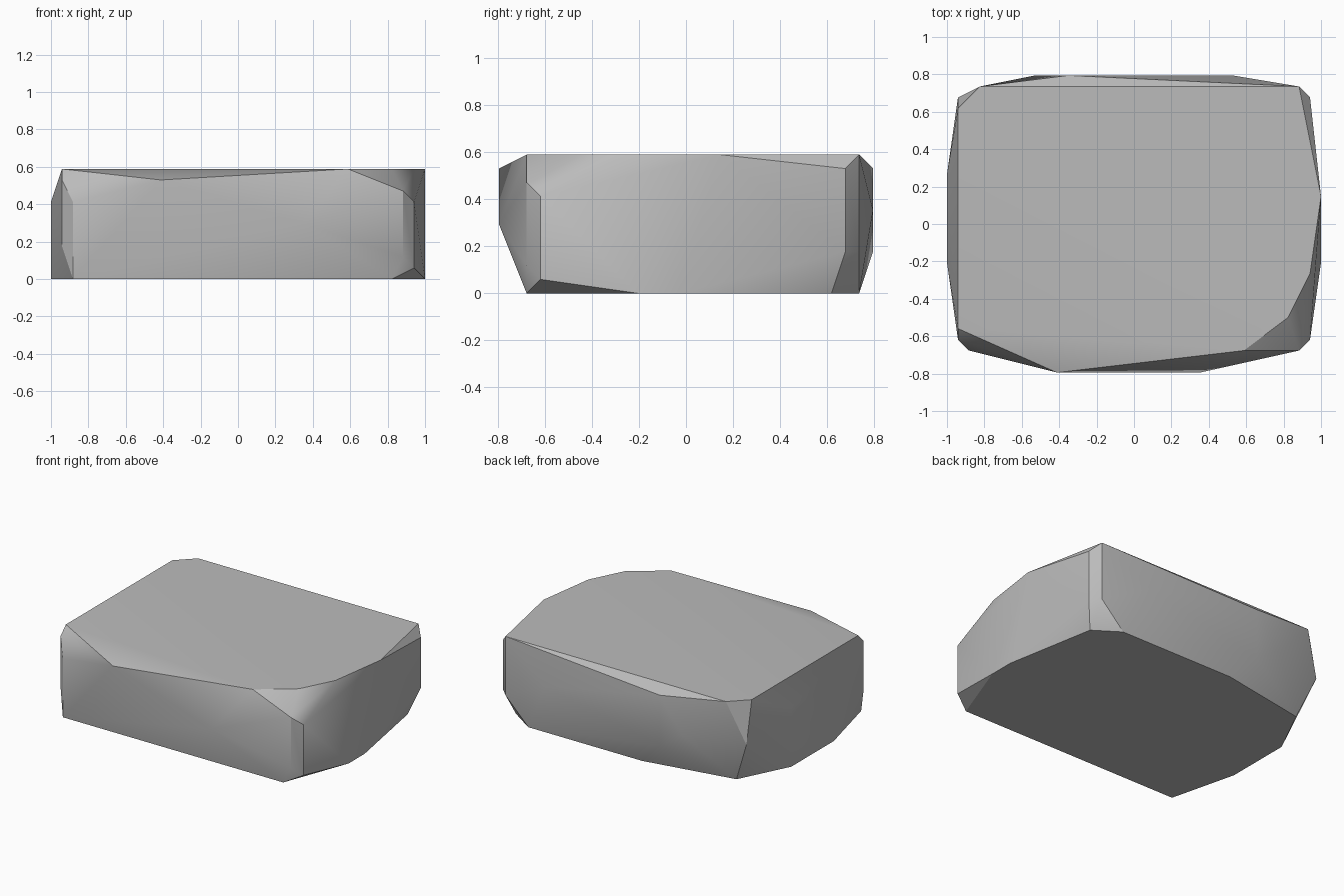
import bpy
import bmesh
import math

# Remove the default object
default_cube = bpy.data.objects.get("Cube")
if default_cube:
    bpy.data.objects.remove(default_cube, do_unlink=True)

# The stone is carved on a regular lattice: one step is a seventeenth of a unit,
# x is counted from the middle, y from the front, and z from the ground
STEP = 1 / 17
HALF_DEPTH = 27 / 2

# Corner outlines of the stone, grouped by their height on the lattice
outlines = {
    # flat underside
    0: [(-15, 2), (14, 2), (17, 10), (17, 13), (15, 24), (12, 26),
        (-3, 26), (-14, 24), (-17, 18), (-17, 10)],
    # lower bevels
    1: [(16, 3)],
    2: [(15, 2)],
    3: [(16, 25), (15, 26), (-6, 27), (-16, 3)],
    # bulges around the waist
    5: [(6, 0), (-16, 25), (-9, 27)],
    6: [(9, 27)],
    7: [(16, 3), (-15, 2), (-17, 10), (-17, 18)],
    # upper bevels
    8: [(15, 2)],
    9: [(-7, 0), (-16, 3), (16, 25), (-6, 27)],
    # flat top
    10: [(-16, 4), (10, 2), (14, 5), (16, 9), (17, 16),
         (15, 26), (-14, 26), (-16, 24)],
}


def make_material(name, colour):
    """Create one plain flat-coloured material."""
    material = bpy.data.materials.new(name)
    material.use_nodes = True
    material.diffuse_color = colour
    shader = material.node_tree.nodes["Principled BSDF"]
    shader.inputs["Base Color"].default_value = colour
    shader.inputs["Roughness"].default_value = 0.9
    return material


def make_stone(name, levels, material):
    """Wrap a tight convex skin around the stacked outlines."""
    bm = bmesh.new()
    for height, outline in levels.items():
        for x, y in outline:
            bm.verts.new((x * STEP, (y - HALF_DEPTH) * STEP, height * STEP))
    hull = bmesh.ops.convex_hull(bm, input=bm.verts[:])
    # drop corners swallowed by the skin
    leftovers = [v for v in bm.verts if not v.link_faces]
    bmesh.ops.delete(bm, geom=leftovers, context="VERTS")
    # merge coplanar triangles into clean flat faces
    bmesh.ops.dissolve_limit(bm, angle_limit=math.radians(0.5),
                             verts=bm.verts[:], edges=bm.edges[:])
    bmesh.ops.recalc_face_normals(bm, faces=bm.faces[:])

    mesh = bpy.data.meshes.new(name)
    bm.to_mesh(mesh)
    bm.free()
    mesh.materials.append(material)
    stone = bpy.data.objects.new(name, mesh)
    bpy.context.scene.collection.objects.link(stone)
    return stone


# Build the stone and soften only its shallow creases
stone_grey = make_material("stone_grey", (0.5, 0.5, 0.5, 1))
stone = make_stone("flat_stone", outlines, stone_grey)
bpy.ops.object.select_all(action="DESELECT")
stone.select_set(True)
bpy.context.view_layer.objects.active = stone
bpy.ops.object.shade_smooth_by_angle(angle=math.radians(30))
